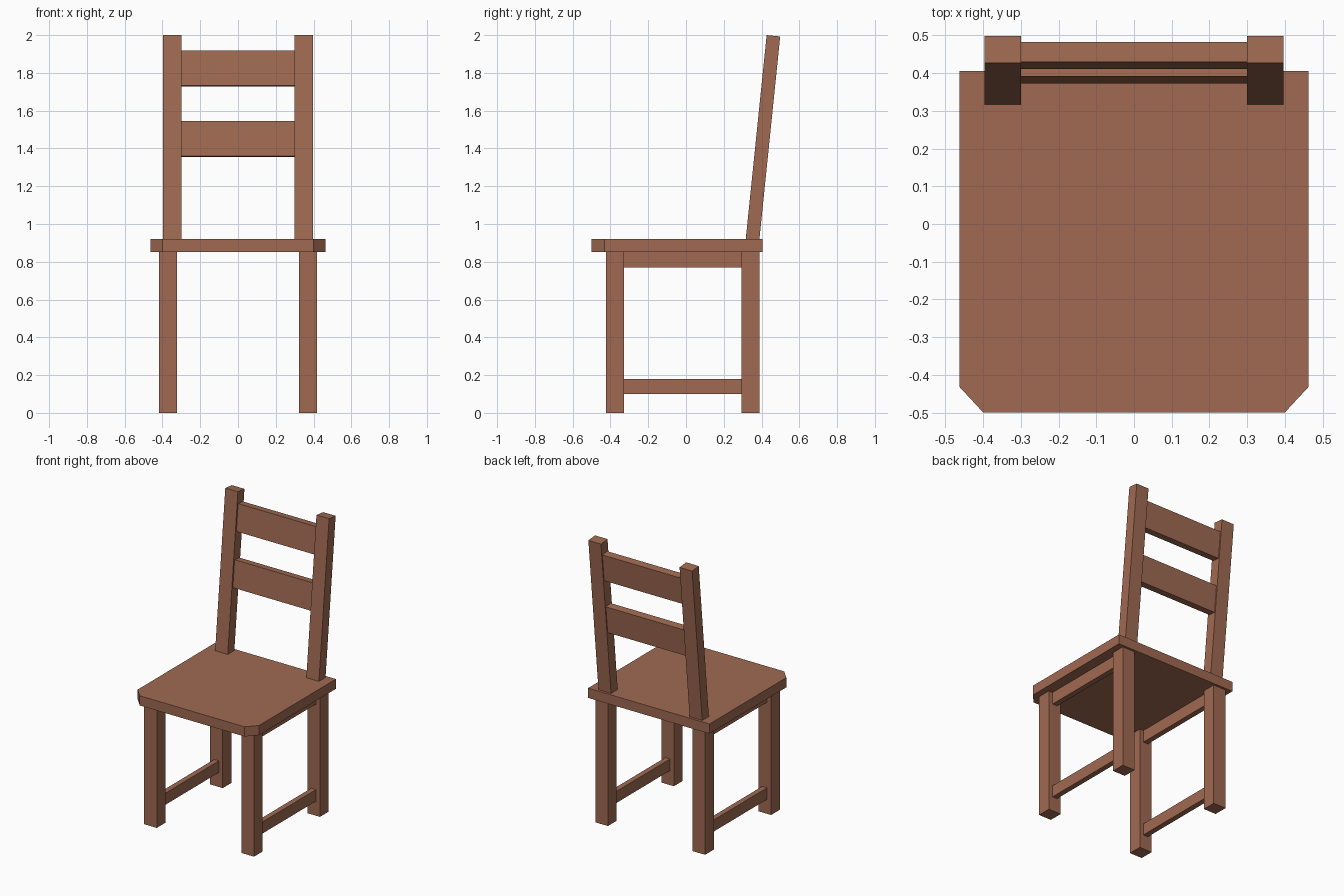
import bpy, bmesh
from mathutils import Vector

if "Cube" in bpy.data.objects:
    bpy.data.objects.remove(bpy.data.objects["Cube"])

wood = bpy.data.materials.new("warm brown wood")
wood.diffuse_color = (0.35, 0.144, 0.084, 1)
wood.use_nodes = True
wood.node_tree.nodes["Principled BSDF"].inputs["Base Color"].default_value = wood.diffuse_color


def prism(name, outline, extrude):
    """Extrude a flat outline of 3D points along a vector."""
    bm = bmesh.new()
    face = bm.faces.new([bm.verts.new(p) for p in outline])
    ext = bmesh.ops.extrude_face_region(bm, geom=[face], use_keep_orig=True)
    verts = [g for g in ext["geom"] if isinstance(g, bmesh.types.BMVert)]
    bmesh.ops.translate(bm, verts=verts, vec=Vector(extrude))
    bmesh.ops.recalc_face_normals(bm, faces=bm.faces)
    mesh = bpy.data.meshes.new(name)
    bm.to_mesh(mesh)
    bm.free()
    mesh.materials.append(wood)
    obj = bpy.data.objects.new(name, mesh)
    bpy.context.collection.objects.link(obj)
    return obj


def box(name, x, y, z):
    pts = [(x[0], y[0], z[0]), (x[1], y[0], z[0]), (x[1], y[1], z[0]), (x[0], y[1], z[0])]
    return prism(name, pts, (0, 0, z[1] - z[0]))


# Backrest frame: a line leaning backwards, and its perpendicular
LEAN = Vector((0, 0.1025, 1)).normalized()
BACK = Vector((0, LEAN.z, -LEAN.y))
TOP = Vector((0, 0.427, 2.0))


def leaning(name, x, down, depth):
    """Box in the leaning frame: distances below the top and behind the front."""
    pts = [TOP - LEAN * s + BACK * d for s, d in
           ((down[0], depth[0]), (down[0], depth[1]), (down[1], depth[1]), (down[1], depth[0]))]
    for p in pts:
        p.x = x[0]
    return prism(name, pts, (x[1] - x[0], 0, 0))


# Seat with clipped front corners
prism("seat", [(-0.463, 0.406, 0.853), (-0.463, -0.432, 0.853), (-0.40, -0.5, 0.853),
               (0.40, -0.5, 0.853), (0.463, -0.432, 0.853), (0.463, 0.406, 0.853)],
      (0, 0, 0.067))

for side, s in (("left", -1), ("right", 1)):
    def span(a, b):
        return sorted((s * a, s * b))
    # Legs
    box(f"front_leg_{side}", span(0.323, 0.419), (-0.424, -0.329), (0, 0.853))
    box(f"back_leg_{side}", span(0.323, 0.419), (0.295, 0.39), (0, 0.853))
    # Side rails under the seat and near the floor
    box(f"seat_rail_{side}", span(0.352, 0.389), (-0.329, 0.295), (0.77, 0.853))
    box(f"stretcher_{side}", span(0.352, 0.389), (-0.329, 0.295), (0.10, 0.18))
    # Back posts
    leaning(f"back_post_{side}", span(0.30, 0.396), (0, 1.10), (0, 0.072))

# Back slats
leaning("upper_slat", (-0.30, 0.30), (0.082, 0.268), (0.0115, 0.0645))
leaning("lower_slat", (-0.30, 0.30), (0.457, 0.643), (0.0115, 0.0645))
